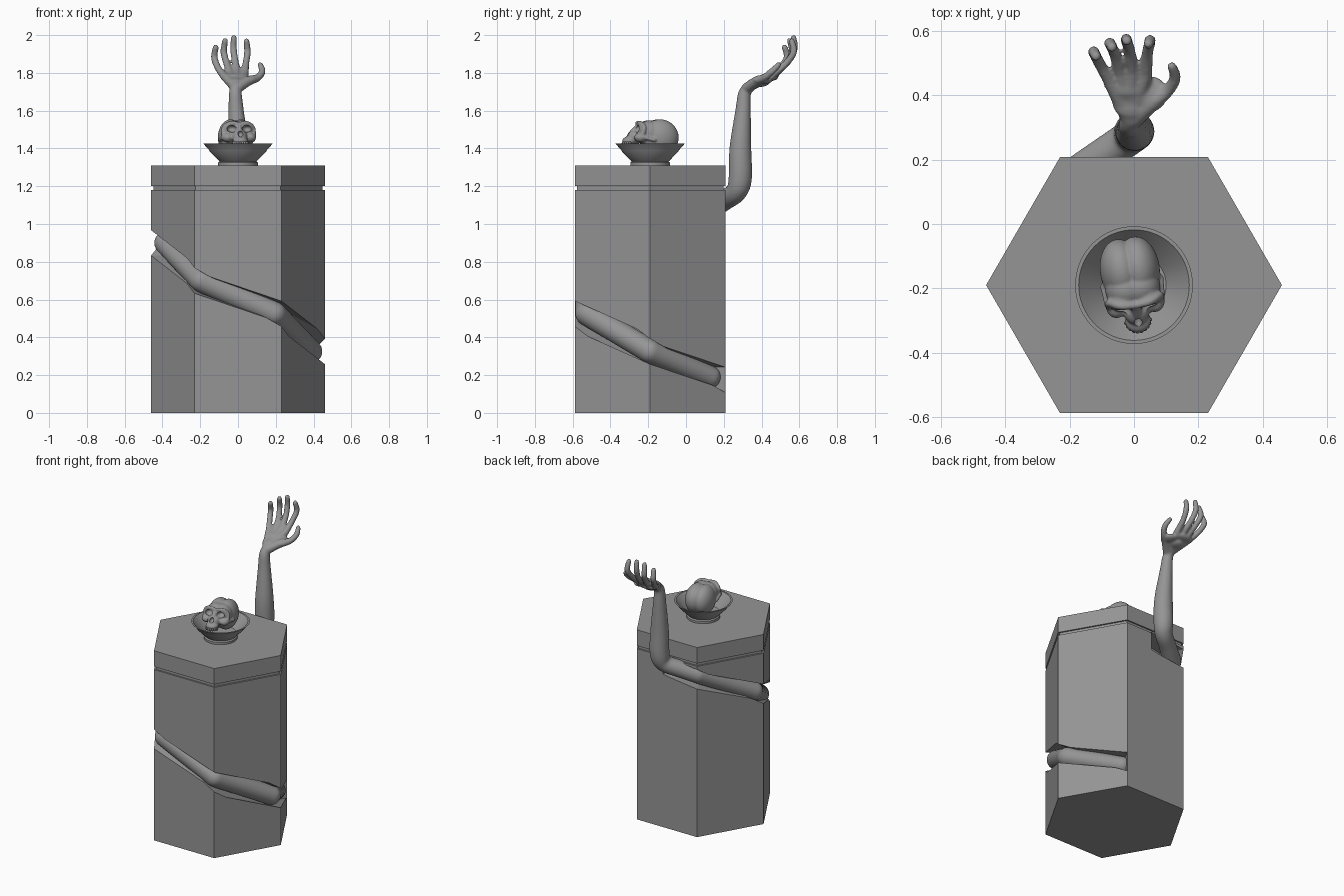
import bpy, bmesh, math
from mathutils import Vector, Matrix

if "Cube" in bpy.data.objects:
    bpy.data.objects.remove(bpy.data.objects["Cube"])

CY = -0.19           # centre of the pedestal in y
R = 0.46             # hexagon corner radius

stone = bpy.data.materials.new('dark_stone')
stone.diffuse_color = (0.3, 0.3, 0.3, 1)
stone.use_nodes = True
stone.node_tree.nodes["Principled BSDF"].inputs["Base Color"].default_value = stone.diffuse_color


def make(name, bm):
    bmesh.ops.recalc_face_normals(bm, faces=bm.faces)
    me = bpy.data.meshes.new(name)
    bm.to_mesh(me)
    bm.free()
    me.materials.append(stone)
    ob = bpy.data.objects.new(name, me)
    bpy.context.collection.objects.link(ob)
    return ob


def activate(ob):
    bpy.ops.object.select_all(action='DESELECT')
    ob.select_set(True)
    bpy.context.view_layer.objects.active = ob


def apply_mod(ob, kind, **props):
    activate(ob)
    m = ob.modifiers.new(kind, kind)
    for k, v in props.items():
        setattr(m, k, v)
    bpy.ops.object.modifier_apply(modifier=m.name)


def carve(ob, cutter):
    apply_mod(ob, 'BOOLEAN', object=cutter, operation='DIFFERENCE', solver='EXACT')
    bpy.data.objects.remove(cutter)


def skin(bm, loops):
    """Bridge equal-length loops of points and cap both ends."""
    rows = [[bm.verts.new(p) for p in lp] for lp in loops]
    n = len(rows[0])
    for a, b in zip(rows, rows[1:]):
        for i in range(n):
            bm.faces.new((a[i], a[(i + 1) % n], b[(i + 1) % n], b[i]))
    bm.faces.new(rows[0][::-1])
    bm.faces.new(rows[-1])


def turned(name, profile, sides):
    bm = bmesh.new()
    skin(bm, [[(r * math.cos(2 * math.pi * i / sides),
                CY + r * math.sin(2 * math.pi * i / sides), z)
               for i in range(sides)] for r, z in profile])
    return make(name, bm)


def blob(bm, c, r, sub=3):
    r = (r, r, r) if isinstance(r, (int, float)) else r
    bmesh.ops.create_icosphere(bm, subdivisions=sub, radius=1,
                               matrix=Matrix.Translation(c) @ Matrix.Diagonal((*r, 1)))


def tube(bm, pts):
    """Round sweep through (x, y, z, radius) points with ball ends."""
    loops, side = [], None
    for i, p in enumerate(pts):
        t = (pts[min(i + 1, len(pts) - 1)] - pts[max(i - 1, 0)]).to_3d().normalized()
        side = t.orthogonal() if side is None else side - t * side.dot(t)
        side.normalize()
        up = t.cross(side)
        loops.append([p.to_3d() + p[3] * (side * math.cos(a) + up * math.sin(a))
                      for a in (2 * math.pi * j / 20 for j in range(20))])
    skin(bm, loops)
    for p in (pts[0], pts[-1]):
        blob(bm, p[:3], p[3])


def limb(bm, pts, smooth=True):
    p = [Vector(q) for q in pts]
    if not smooth:
        for a, b in zip(p, p[1:]):
            tube(bm, [a, b])
        return
    p = [p[0]] + p + [p[-1]]
    out = []
    for a, b, c, d in zip(p, p[1:], p[2:], p[3:]):
        for t in (i / 6 for i in range(6)):
            out.append(0.5 * (2 * b + (c - a) * t + (2 * a - 5 * b + 4 * c - d) * t ** 2
                              + (3 * b - a - 3 * c + d) * t ** 3))
    tube(bm, out + [p[-1]])


def fuse(ob, voxel, smooth):
    apply_mod(ob, 'REMESH', mode='VOXEL', voxel_size=voxel, use_smooth_shade=True)
    apply_mod(ob, 'SMOOTH', factor=0.5, iterations=smooth)


# Hexagonal pedestal with a thin groove under its top slab
pedestal = turned('pedestal', [(R, 0), (R, 1.18), (R - 0.012, 1.18), (R - 0.012, 1.2),
                               (R, 1.2), (R, 1.31)], 6)

# Spiral channel: (angle, height) at each hexagon corner
spiral = [(60, .175), (0, .325), (-60, .525), (-120, .70), (-180, .90), (-240, 1.09)]
corners = [(R * math.cos(math.radians(a)), R * math.sin(math.radians(a)), z)
           for a, z in spiral]
bm = bmesh.new()
skin(bm, [[(x * s, CY + y * s, z + h) for s, h in
           ((.66, -.067), (1.12, -.067), (1.12, .067), (.66, .067))]
          for x, y, z in corners + [(0.03, R * .866, 1.125)]])
bmesh.ops.triangulate(bm, faces=bm.faces)
carve(pedestal, make('channel_cutter', bm))

# Bowl
bowl = turned('bowl', [(.105, 1.305), (.105, 1.325), (.098, 1.332), (.105, 1.338),
                       (.15, 1.385), (.152, 1.39), (.183, 1.425), (.172, 1.425),
                       (.1, 1.345), (.02, 1.335)], 64)
activate(bowl)
bpy.ops.object.shade_smooth_by_angle(angle=math.radians(25))

# Arm wrapped in the channel, rising behind into an open hand
bm = bmesh.new()
k = 0.835
wrap = [(x * k, CY + y * k, z, r) for (x, y, z), r in
        zip(corners, (.062, .063, .064, .064, .06, .058))]
wrap[0] = (.205, .125, .19, .06)
limb(bm, wrap, smooth=False)
limb(bm, [wrap[-1], (-.10, .21, 1.13, .055), (-.02, .265, 1.17, .056), (0, .287, 1.24, .062),
          (.0, .288, 1.4, .058), (-.01, .302, 1.6, .041), (-.014, .31, 1.69, .034),
          (-.012, .335, 1.727, .03)])

# Palm and fingers: knuckle, two joints, tip
fingers = [
    [(-.075, .445, 1.785), (-.105, .495, 1.825), (-.125, .535, 1.88), (-.118, .522, 1.935)],
    [(-.042, .47, 1.795), (-.06, .53, 1.85), (-.075, .562, 1.91), (-.068, .55, 1.97)],
    [(-.004, .475, 1.80), (-.014, .54, 1.86), (-.024, .573, 1.925), (-.022, .57, 1.985)],
    [(.036, .465, 1.795), (.042, .53, 1.85), (.05, .57, 1.91), (.045, .56, 1.967)]]
for f in fingers:
    limb(bm, [(-.012, .325, 1.722, .028), (*f[0], .022)], smooth=False)
    limb(bm, [(*p, r) for p, r in zip(f, (.021, .018, .018, .016))])
blob(bm, (-.01, .385, 1.75), (.06, .06, .025))
blob(bm, (-.02, .44, 1.778), (.076, .05, .022))
blob(bm, (.055, .405, 1.762), (.05, .055, .022))
limb(bm, [(0, .325, 1.722, .028), (.055, .375, 1.757, .026), (.105, .415, 1.775, .02),
          (.128, .455, 1.808, .018), (.118, .49, 1.842, .015)])
arm = make('arm_and_hand', bm)
fuse(arm, 0.007, 5)

# Skull, built facing -y and turned slightly
bm = bmesh.new()
for s in (-1, 1):
    blob(bm, (s * .027, -.142, 1.457), (.066, .1, .097), 4)
    blob(bm, (s * .022, -.2, 1.48), (.064, .065, .068), 4)
    blob(bm, (s * .035, -.235, 1.5), (.048, .034, .04))
    blob(bm, (s * .06, -.25, 1.458), (.032, .035, .026))
    limb(bm, [(s * .082, -.24, 1.46, .013), (s * .09, -.18, 1.445, .01)], False)
    limb(bm, [(0, -.255, 1.53, .01), (s * .045, -.25, 1.533, .012),
              (s * .078, -.235, 1.51, .012), (s * .08, -.245, 1.47, .013)])
blob(bm, (0, -.268, 1.462), (.042, .048, .038))
blob(bm, (0, -.302, 1.44), (.041, .038, .024))
limb(bm, [(0, -.25, 1.52, .016), (0, -.285, 1.49, .013)], False)
skull = make('skull', bm)
fuse(skull, 0.0045, 5)

# Eye sockets and nose opening
bm = bmesh.new()
for s in (-1, 1):
    blob(bm, (s * .041, -.272, 1.505), (.026, .038, .02))
blob(bm, (0, -.313, 1.478), (.014, .03, .017))
carve(skull, make('socket_cutter', bm))
activate(skull)
bpy.ops.object.shade_smooth_by_angle(angle=math.radians(40))

# Upper teeth along the front of the jaw
bm = bmesh.new()
for i in range(10):
    a = math.radians(-80 + 160 * i / 9)
    blob(bm, (.038 * math.sin(a), -.298 - .038 * math.cos(a), 1.426), (.0065, .0065, .013), 2)
teeth = make('teeth', bm)
for p in teeth.data.polygons:
    p.use_smooth = True

turn = (Matrix.Translation((-.01, -.16, 0)) @ Matrix.Rotation(math.radians(9), 4, 'Z')
        @ Matrix.Translation((0, .16, 0)))
for ob in (skull, teeth):
    ob.data.transform(turn)
